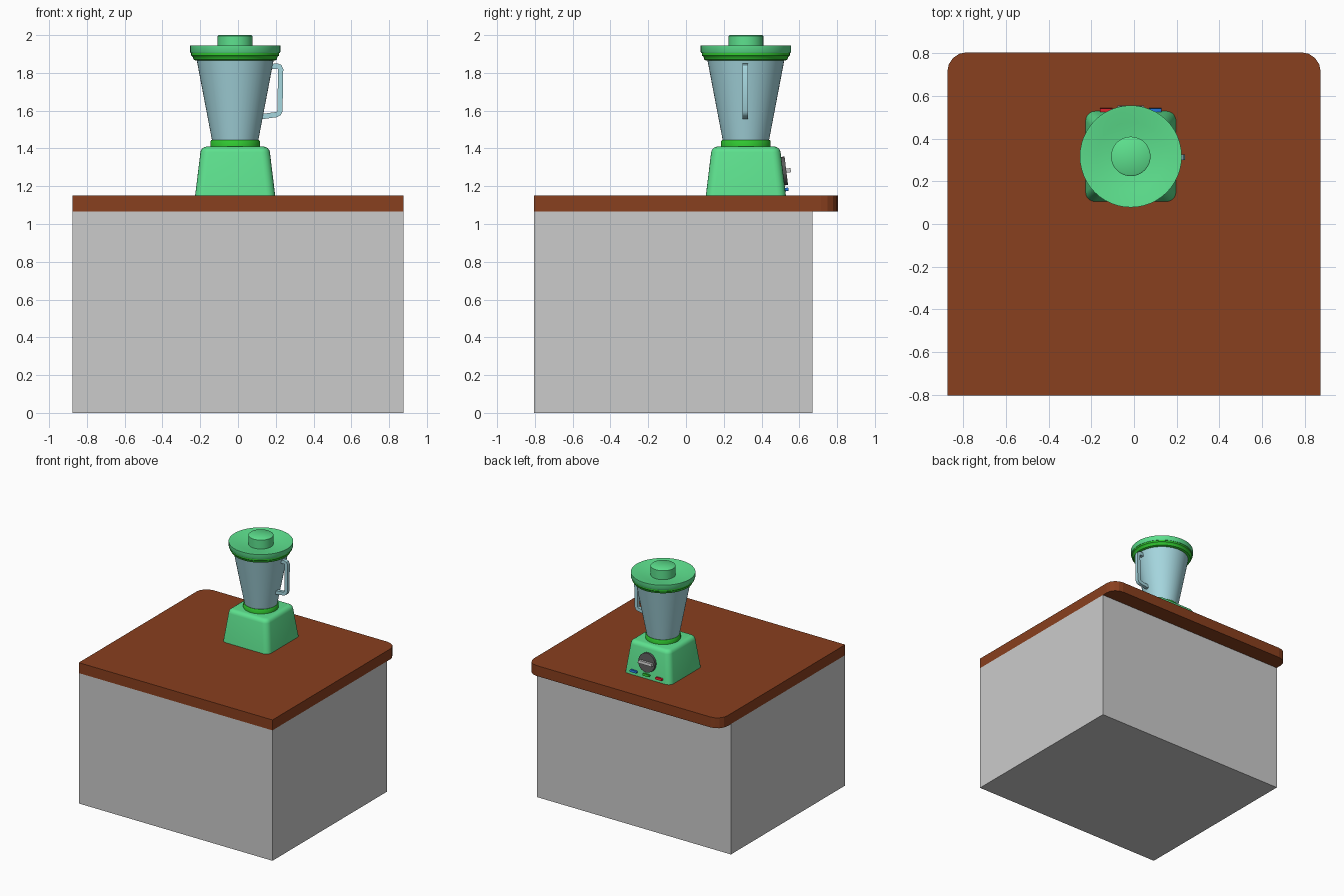
import bpy, bmesh, math
from mathutils import Vector, Matrix

if "Cube" in bpy.data.objects:
    bpy.data.objects.remove(bpy.data.objects["Cube"])

CX, CY = -0.015, 0.317          # blender axis on the counter


def mat(name, rgb):
    m = bpy.data.materials.new(name)
    m.diffuse_color = (*rgb, 1)
    m.use_nodes = True
    m.node_tree.nodes["Principled BSDF"].inputs["Base Color"].default_value = m.diffuse_color
    return m


BROWN = mat("wood", (0.25, 0.05, 0.013))
MINT = mat("mint_plastic", (0.11, 0.75, 0.27))
GREEN = mat("green_trim", (0.03, 0.58, 0.03))
GLASS = mat("pale_glass", (0.38, 0.68, 0.74))
DARK = mat("dark_dial", (0.1, 0.1, 0.1))
RED = mat("red", (0.8, 0.02, 0.03))
BLUE = mat("blue", (0.02, 0.2, 0.8))


def finish(bm, name, material=None, smooth=True):
    bmesh.ops.recalc_face_normals(bm, faces=bm.faces)
    me = bpy.data.meshes.new(name)
    bm.to_mesh(me)
    bm.free()
    ob = bpy.data.objects.new(name, me)
    bpy.context.collection.objects.link(ob)
    if material:
        me.materials.append(material)
    if smooth:
        bpy.ops.object.select_all(action='DESELECT')
        ob.select_set(True)
        bpy.context.view_layer.objects.active = ob
        bpy.ops.object.shade_smooth_by_angle(angle=math.radians(40))
    return ob


def box_bm(lo, hi):
    bm = bmesh.new()
    lo, hi = Vector(lo), Vector(hi)
    bmesh.ops.create_cube(bm, size=1, matrix=Matrix.Translation((lo + hi) / 2)
                          @ Matrix.Diagonal((*(hi - lo), 1)))
    return bm


def bevel(bm, test, width, segs):
    edges = [e for e in bm.edges if test(*[v.co for v in e.verts])]
    bmesh.ops.bevel(bm, geom=edges, offset=width, segments=segs, profile=0.5,
                    affect='EDGES', clamp_overlap=True)


def lathe(name, profile, material, n=48):
    bm = bmesh.new()
    vs = [bm.verts.new((CX + r, CY, z)) for r, z in profile]
    es = [bm.edges.new(p) for p in zip(vs, vs[1:])]
    bmesh.ops.spin(bm, geom=vs + es, cent=(CX, CY, 0), axis=(0, 0, 1),
                   angle=math.tau, steps=n, use_duplicate=False)
    bmesh.ops.remove_doubles(bm, verts=bm.verts, dist=1e-5)
    return finish(bm, name, material)


# Counter cabinet and worktop with rounded back corners
finish(box_bm((-0.875, -0.805, 0), (0.875, 0.67, 1.065)), "cabinet", smooth=False)
bm = box_bm((-0.875, -0.805, 1.065), (0.875, 0.805, 1.15))
bevel(bm, lambda a, b: abs(a.z - b.z) > 0.01 and a.y > 0, 0.09, 4)
finish(bm, "worktop", BROWN, smooth=False)

# Motor base: tapered block with rounded sides and top
bm = box_bm((CX - 0.212, CY - 0.212, 1.15), (CX + 0.212, CY + 0.212, 1.41))
for v in bm.verts:
    if v.co.z > 1.3:
        v.co.x = CX + (v.co.x - CX) * 0.85
        v.co.y = CY + (v.co.y - CY) * 0.85
bevel(bm, lambda a, b: abs(a.z - b.z) > 0.1, 0.045, 5)
bevel(bm, lambda a, b: min(a.z, b.z) > 1.4, 0.03, 4)
finish(bm, "motor_base", MINT)

# Jar with its collars
lathe("jar_collar", [(0, 1.405), (0.131, 1.405), (0.131, 1.438), (0.126, 1.445), (0, 1.445)], GREEN)
lathe("jar", [(0, 1.44), (0.122, 1.44), (0.205, 1.875), (0, 1.875)], GLASS)
lathe("lid_seal", [(0, 1.865), (0.208, 1.865), (0.22, 1.87), (0.224, 1.885),
                   (0.233, 1.892), (0.233, 1.907), (0, 1.907)], GREEN)
# Slightly dished lid with a central cap
lathe("lid", [(0, 1.905), (0.236, 1.905), (0.239, 1.91), (0.239, 1.945), (0.225, 1.944),
              (0.16, 1.93), (0.0925, 1.922), (0.0925, 1.995), (0.086, 2.0), (0, 2.0)], MINT)

# Handle: square bar swept along a bent path
path = [(0.17, 1.833), (0.208, 1.836), (0.22, 1.832), (0.226, 1.818),
        (0.222, 1.60), (0.216, 1.586), (0.203, 1.579), (0.12, 1.568)]
bm = bmesh.new()
rings = []
pts = [Vector((x, 0, z)) for x, z in path]
for i, p in enumerate(pts):
    d0 = (p - pts[max(i - 1, 0)]).normalized()
    d1 = (pts[min(i + 1, len(pts) - 1)] - p).normalized()
    t = (d0 + d1).normalized()
    side = Vector((-t.z, 0, t.x)) * 0.014
    y = Vector((0, 0.014, 0))
    q = p + Vector((0, CY - 0.004, 0))
    rings.append([bm.verts.new(q + s * side + u * y)
                  for s, u in ((1, 1), (1, -1), (-1, -1), (-1, 1))])
for a, b in zip(rings, rings[1:]):
    for k in range(4):
        bm.faces.new((a[k], a[(k + 1) % 4], b[(k + 1) % 4], b[k]))
bm.faces.new(rings[0])
bm.faces.new(rings[-1])
finish(bm, "handle", GLASS)

# Controls on the sloping back face (local z points out of the face)
tilt = math.atan2(0.0318, 0.26)


def on_back(x, z):
    y = CY + 0.212 - 0.0318 * (z - 1.15) / 0.26
    return Matrix.Translation((x, y, z)) @ Matrix.Rotation(-math.pi / 2 + tilt, 4, 'X')


bm = bmesh.new()
bmesh.ops.create_cone(bm, cap_ends=True, segments=32, radius1=0.077, radius2=0.075,
                      depth=0.03, matrix=on_back(CX, 1.28) @ Matrix.Translation((0, 0, 0.003)))
finish(bm, "dial", DARK)
bm = box_bm((-0.062, -0.011, 0.01), (0.062, 0.011, 0.042))
bm.transform(on_back(CX, 1.28))
finish(bm, "dial_grip", smooth=False)
for name, x, m in (("red_button", -0.115, RED), ("green_button", 0, GREEN), ("blue_button", 0.115, BLUE)):
    bm = box_bm((-0.03, -0.009, -0.01), (0.03, 0.009, 0.017))
    bevel(bm, lambda a, b: abs(a.z - b.z) > 0.01, 0.006, 3)
    bm.transform(on_back(CX + x, 1.182))
    finish(bm, name, m)
